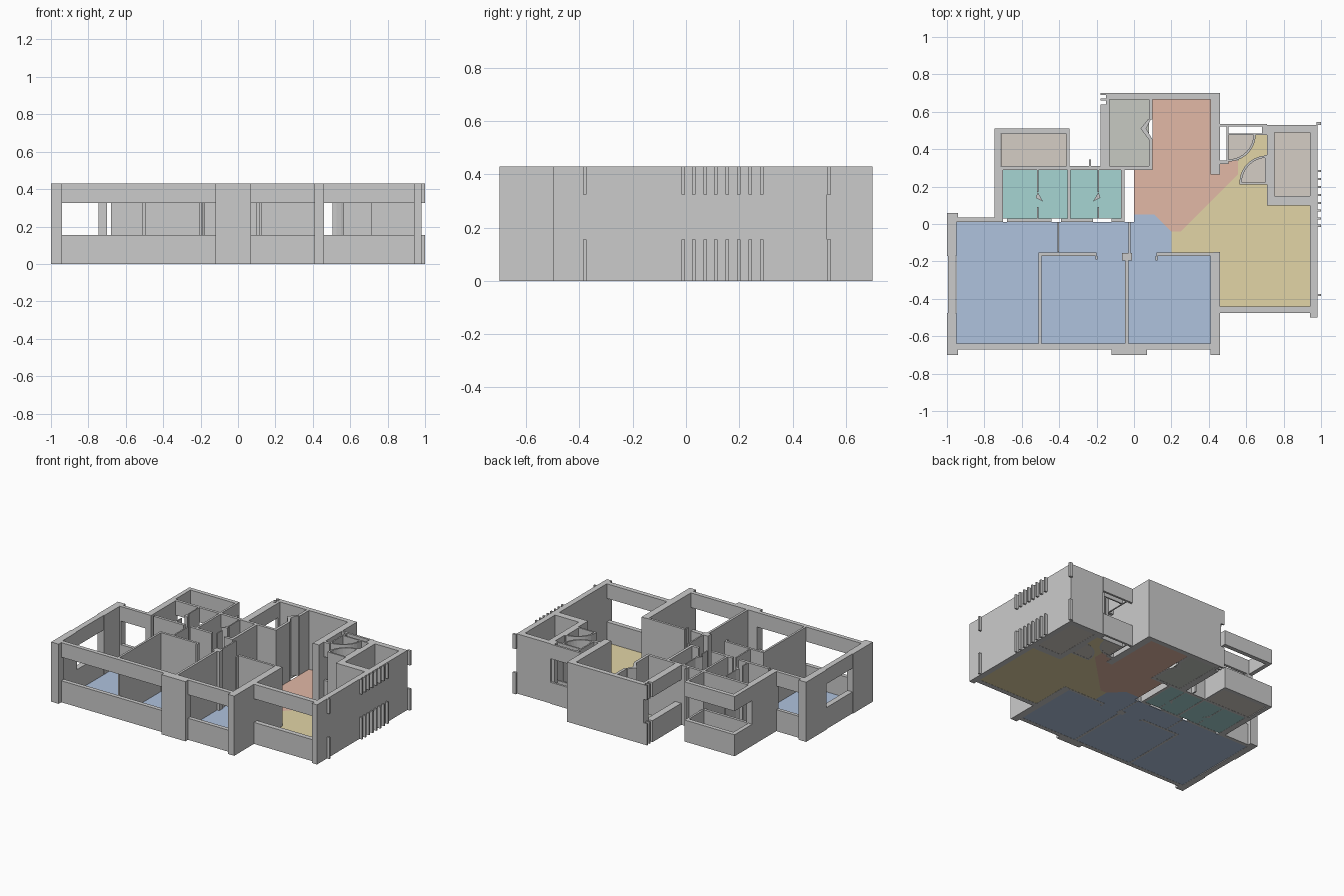
import bpy, bmesh, math

if "Cube" in bpy.data.objects:
    bpy.data.objects.remove(bpy.data.objects["Cube"])

H, SILL, HEAD = 0.43, 0.155, 0.325


def prism(name, pts, z0=0.0, z1=H, mat=None):
    bm = bmesh.new()
    f = bm.faces.new([bm.verts.new((x, y, z0)) for x, y in pts])
    up = bmesh.ops.extrude_face_region(bm, geom=[f])['geom']
    for v in up:
        if isinstance(v, bmesh.types.BMVert):
            v.co.z = z1
    bmesh.ops.recalc_face_normals(bm, faces=bm.faces[:])
    me = bpy.data.meshes.new(name)
    bm.to_mesh(me)
    bm.free()
    ob = bpy.data.objects.new(name, me)
    bpy.context.collection.objects.link(ob)
    if mat:
        me.materials.append(mat)
    return ob


def rect(x0, y0, x1, y1):
    return [(x0, y0), (x1, y0), (x1, y1), (x0, y1)]


def wall(name, *r):
    prism(name, rect(*r))


def window(name, *r):
    prism(name + "_sill", rect(*r), 0, SILL)
    prism(name + "_header", rect(*r), HEAD, H)


def floor(name, pts, color):
    m = bpy.data.materials.get(color) or bpy.data.materials.new(color)
    m.diffuse_color = (*COLORS[color], 1)
    m.use_nodes = True
    m.node_tree.nodes["Principled BSDF"].inputs["Base Color"].default_value = m.diffuse_color
    prism(name, pts, 0.001, 0.006, m)


def arc(cx, cy, r, a0, a1, n=10):
    return [(cx + r * math.cos(math.radians(a0 + (a1 - a0) * i / n)),
             cy + r * math.sin(math.radians(a0 + (a1 - a0) * i / n))) for i in range(n + 1)]


COLORS = {"blue": (.43, .54, .73), "pink": (.76, .48, .38), "gold": (.76, .66, .38),
          "teal": (.38, .66, .65), "tan": (.66, .61, .56), "sage": (.57, .59, .54)}

# Floors
floor("bedroom_floor", [(-.95, -.64), (.41, -.64), (.41, -.155), (.2, -.155), (.2, -.04),
                        (.11, .05), (0, .05), (0, .01), (-.95, .01)], "blue")
floor("dining_floor", [(0, .05), (.11, .05), (.2, -.04), (.25, -.04), (.555, .265), (.555, .34),
                       (.46, .33), (.46, .265), (.41, .265), (.41, .67), (.1, .67), (.1, .29),
                       (0, .29)], "pink")
floor("living_floor", [(.2, -.04), (.25, -.04), (.555, .265), (.555, .34)]
      + arc(.505, .48, .14, -60, 0) + [(.71, .48)] + arc(.71, .22, .14, 90, 180)
      + [(.71, .22), (.71, .1), (.94, .1), (.94, -.44), (.43, -.44), (.43, -.155), (.2, -.155)], "gold")
floor("bath_floor_left", rect(-.7, .03, -.355, .29), "teal")
floor("bath_floor_right", rect(-.34, .03, -.07, .29), "teal")
floor("left_balcony_floor", rect(-.71, .31, -.36, .48), "tan")
floor("right_balcony_floor", rect(.75, .15, .94, .49), "tan")
floor("utility_floor", rect(-.13, .31, .08, .665), "sage")

# Outer walls and pillars
wall("left_wall_front", -1, -.7, -.95, -.475)
wall("left_wall_back", -1, -.17, -.95, .06)
window("left_window", -.995, -.475, -.955, -.17)
window("front_window_left", -.95, -.67, -.12, -.64)
wall("front_pillar", -.12, -.7, .07, -.64)
window("front_window_middle", .07, -.67, .41, -.64)
wall("front_right_pier", .41, -.7, .46, -.44)
wall("front_right_pier_back", .425, -.44, .46, -.15)
wall("pier_inner", .41, -.44, .425, -.155)
window("front_window_right", .46, -.475, .94, -.44)
wall("right_wall", .94, -.5, .98, .53)
wall("left_corner_front", -.95, -.7, -.94, -.64)
wall("left_corner_back", -.95, .01, -.94, .06)
window("rear_window_left", -.94, .01, -.745, .035)

# Right balcony
wall("right_balcony_side", .71, .1, .75, .53)
wall("right_balcony_front", .75, .1, .94, .15)
wall("right_balcony_back", .75, .49, .94, .53)

# Dining and utility
wall("dining_back_wall", -.15, .665, .46, .7)
wall("dining_right_wall", .41, .265, .46, .665)
window("utility_window", -.18, .31, -.13, .64)
window("utility_corner_low", -.18, .66, -.15, .67)
window("utility_corner_high", -.18, .69, -.15, .7)
wall("utility_corner_wall", -.15, .64, -.13, .665)
wall("utility_front_wall", -.18, .29, .1, .31)
wall("utility_partition_front", .08, .31, .1, .45)
wall("utility_partition_back", .08, .56, .1, .665)
prism("utility_door", [(.08, .45), (.1, .45), (.065, .51), (.09, .56), (.075, .56), (.035, .51)])

# Left balcony parapet
window("left_balcony_side", -.745, .31, -.715, .51)
window("left_balcony_back", -.715, .48, -.345, .51)
window("left_balcony_inner_side", -.36, .31, -.345, .48)

# Bathrooms
wall("bath_left_wall", -.745, .01, -.7, .31)
window("bath_back_window", -.7, .29, -.355, .31)
wall("bath_back_wall", -.355, .29, -.05, .31)
wall("bath_back_stub", -.24, .31, -.23, .345)
wall("bath_divider", -.355, .03, -.34, .29)
wall("bath_right_wall", -.07, .02, -.05, .29)
wall("bath_front_wall_left", -.68, .01, -.44, .03)
wall("bath_front_wall_middle", -.39, .01, -.22, .03)
wall("bath_front_wall_right", -.12, .01, -.05, .03)
for i, x in enumerate((-.515, -.19)):
    wall(f"bath_screen_back_{i}", x - .004, .17, x + .004, .29)
    wall(f"bath_screen_front_{i}", x - .004, .03, x + .004, .09)
    s = 1 if i == 0 else -1
    prism(f"bath_door_{i}", [(x, .17), (x - .01 * s, .14), (x + .03 * s, .12), (x + .02 * s, .135)])

# Bedroom partitions and hall doors
wall("bedroom_partition_left", -.51, -.64, -.495, -.155)
wall("bedroom_hall_wall", -.51, -.17, -.2, -.153)
wall("hall_wall_end", -.205, -.19, -.195, -.17)
wall("bedroom_partition_right", -.047, -.64, -.03, -.19)
wall("partition_head", -.065, -.195, -.012, -.155)
wall("study_hall_wall", .12, -.17, .425, -.153)
wall("study_wall_end", .115, -.195, .125, -.17)
wall("hall_door_left", -.41, -.15, -.4, .01)
wall("hall_door_right", -.03, -.155, -.02, .01)

# Entry: window strip and two curved door screens
window("entry_window_outer", .46, .52, .71, .535)
window("entry_window_inner", .505, .475, .71, .485)
window("entry_window_side", .495, .33, .505, .52)
window("entry_link", .46, .32, .505, .34)
wall("entry_post", .685, .485, .71, .52)
wall("entry_right_jamb", .7, .21, .71, .37)
wall("entry_screen_leg", .565, .21, .7, .222)
for name, cx, cy, a in (("back", .505, .48, -90), ("front", .71, .22, 90)):
    ring = arc(cx, cy, .146, a, a + 90) + arc(cx, cy, .134, a + 90, a)
    prism(f"entry_curved_screen_{name}", ring)
    floor(f"entry_floor_{name}", [(cx, cy)] + arc(cx, cy, .134, a, a + 90), "tan")

# Fins on the right facade
for i, y in enumerate((-.38, -.01, .029, .072, .112, .155, .198, .241, .284)):
    window(f"facade_fin_{i}", .98, y - .006, 1, y + .006)
window("facade_corner_fin", .975, .53, 1, .545)
